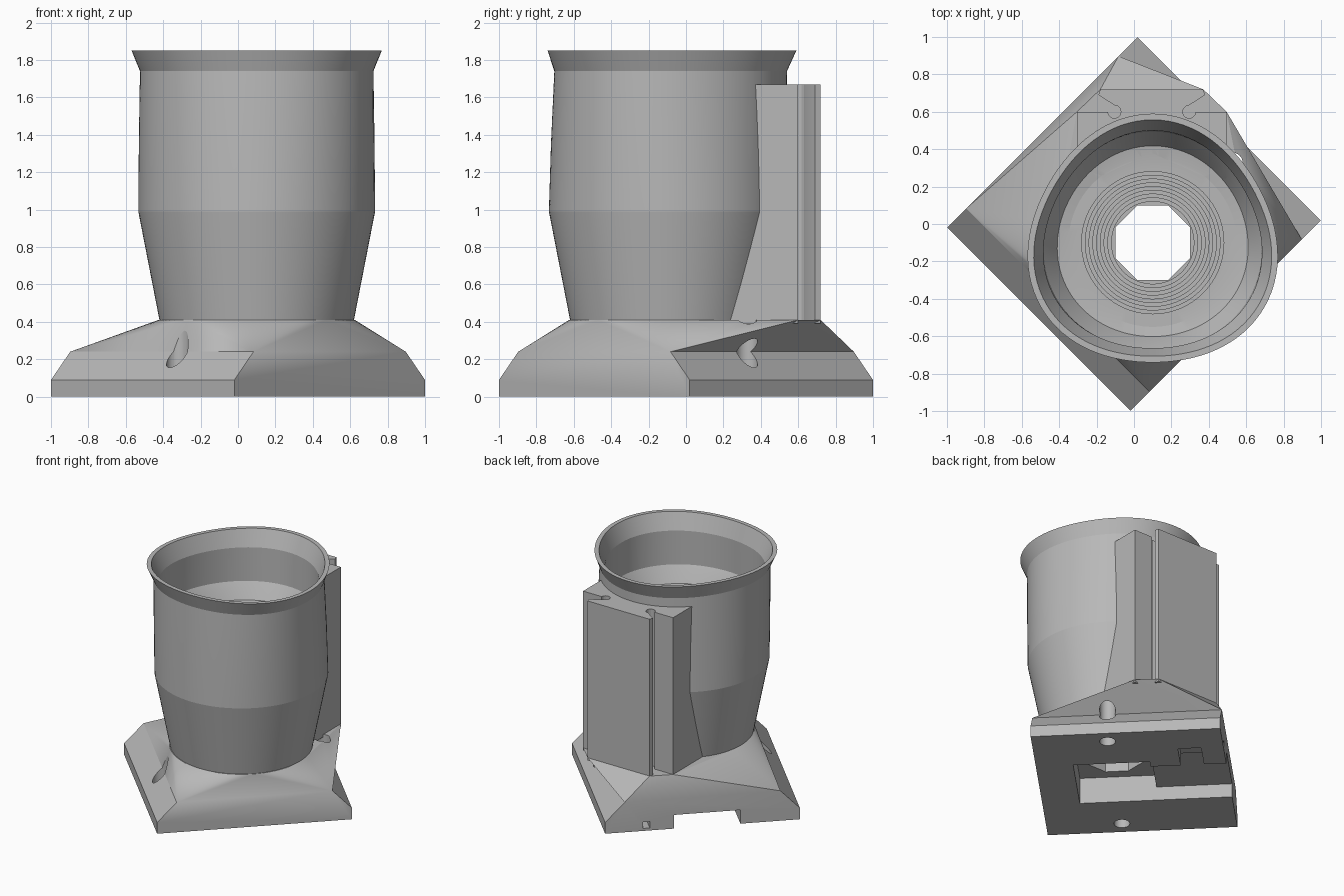
import bpy, bmesh, math
from mathutils import Matrix, Vector

if "Cube" in bpy.data.objects:
    bpy.data.objects.remove(bpy.data.objects["Cube"], do_unlink=True)

CX, CY = 0.1, -0.1          # cup axis
RAIL_X = 0.095              # rail centre line
SEAT = 0.41                 # top of the base
TURN = Matrix.Rotation(math.radians(45), 4, 'Z')

grey = bpy.data.materials.new("plain_grey")
grey.use_nodes = True
colour = (0.48, 0.48, 0.48, 1)
grey.diffuse_color = colour
grey.node_tree.nodes["Principled BSDF"].inputs["Base Color"].default_value = colour


def finish(bm, name):
    bmesh.ops.recalc_face_normals(bm, faces=bm.faces)
    mesh = bpy.data.meshes.new(name)
    bm.to_mesh(mesh)
    bm.free()
    mesh.materials.append(grey)
    obj = bpy.data.objects.new(name, mesh)
    bpy.context.collection.objects.link(obj)
    return obj


def loft(name, profile, n=96):
    """Skin (radius, z, lobe) rings around the cup axis; lobe flattens three sides."""
    bm = bmesh.new()
    rings = []
    for r, z, lobe in profile:
        ring = []
        for i in range(n):
            t = math.tau * i / n
            rad = r - lobe * math.sin(3 * t)
            ring.append(bm.verts.new((CX + rad * math.cos(t), CY + rad * math.sin(t), z)))
        rings.append(ring)
    for lo, hi in zip(rings, rings[1:]):
        for i in range(n):
            j = (i + 1) % n
            bm.faces.new((lo[i], lo[j], hi[j], hi[i]))
    bm.faces.new(rings[0][::-1])
    bm.faces.new(rings[-1])
    return finish(bm, name)


def prism(name, points, z0, z1):
    bm = bmesh.new()
    face = bm.faces.new([bm.verts.new((x, y, z0)) for x, y in points])
    top = bmesh.ops.extrude_face_region(bm, geom=[face])["geom"]
    bmesh.ops.translate(bm, vec=(0, 0, z1 - z0),
                        verts=[v for v in top if isinstance(v, bmesh.types.BMVert)])
    return finish(bm, name)


def diagonal_box(name, a0, a1, b0, b1, z0, z1):
    """Box aligned with the turned base."""
    pts = [TURN @ Vector((a, b, 0)) for a, b in ((a0, b0), (a1, b0), (a1, b1), (a0, b1))]
    return prism(name, [p.xy for p in pts], z0, z1)


def cylinder(name, x, y, r, z0, z1, n, phase=0.0):
    angles = [math.tau * (i + phase) / n for i in range(n)]
    return prism(name, [(x + r * math.cos(t), y + r * math.sin(t)) for t in angles], z0, z1)


def cut(obj, cutters):
    for c in cutters:
        c.hide_render = True
        mod = obj.modifiers.new(c.name, 'BOOLEAN')
        mod.operation = 'DIFFERENCE'
        mod.solver = 'EXACT'
        mod.object = c
        bpy.context.view_layer.objects.active = obj
        bpy.ops.object.modifier_apply(modifier=mod.name)


def smooth(obj, degrees):
    bpy.ops.object.select_all(action='DESELECT')
    obj.select_set(True)
    bpy.context.view_layer.objects.active = obj
    bpy.ops.object.shade_smooth_by_angle(angle=math.radians(degrees))


# Rail outline: dovetail head with a round relief in each inner corner
half = [(0.40, 0.20), (0.40, 0.60), (0.235, 0.60)]
half += [(0.20 + 0.035 * math.cos(t), 0.60 + 0.035 * math.sin(t))
         for t in (-math.pi * k / 6 for k in range(1, 10))]
half += [(0.285, 0.69), (0.275, 0.72)]
outline = [(RAIL_X + x, y) for x, y in half]
outline += [(RAIL_X - x, y) for x, y in reversed(half)]
outline.append((RAIL_X, 0.38))
rail = prism("rear_rail", outline, SEAT - 0.02, 1.67)

# Cup: solid outside, hollowed by a stepped cavity
cup = loft("cup", [(0.52, SEAT - 0.02, 0), (0.52, SEAT, 0), (0.633, 0.99, 0),
                   (0.63, 1.35, 0.008), (0.622, 1.74, 0.018), (0.665, 1.85, 0.025)])
floor = 1.32
steps = []
for k in range(9):
    r = 0.22 + 0.02 * k
    z = floor - 0.01 * (9 - k)
    steps += [(r, z, 0), (r, z + 0.01, 0)]
cavity = loft("cavity_cutter", steps + [
    (0.45, floor, 0), (0.51, floor + 0.01, 0.008), (0.55, floor + 0.08, 0.012),
    (0.582, 1.45, 0.012), (0.582, 1.72, 0.018), (0.632, 1.85, 0.025), (0.64, 1.87, 0.025)])
bore = cylinder("bore_cutter", CX, CY, 0.2165, -0.1, 2.0, 8, 0.5)
cut(cup, [cavity, bore])
cut(rail, [cavity])

# Base: turned block with two bevelled sides, then a faceted shoulder up to the seat
A, A_TOP, B = 0.72, 0.576, 0.693
SHOULDER = 0.24


def corners(a, z):
    return [TURN @ Vector((s * a, t * B, z)) for s in (-1, 1) for t in (-1, 1)]


def add_hull(bm, points):
    verts = [bm.verts.new(p) for p in points]
    out = bmesh.ops.convex_hull(bm, input=verts)
    junk = {v for v in out["geom_interior"] + out["geom_unused"]
            if isinstance(v, bmesh.types.BMVert)}
    bmesh.ops.delete(bm, geom=list(junk), context='VERTS')


bm = bmesh.new()
add_hull(bm, corners(A, 0) + corners(A, 0.09) + corners(A_TOP, SHOULDER))
seat = [Vector((CX + 0.525 * math.cos(math.tau * i / 64),
                CY + 0.525 * math.sin(math.tau * i / 64), SEAT)) for i in range(64)]
seat += [Vector((RAIL_X + s * x, y, SEAT)) for s in (-1, 1)
         for x, y in ((0.40, 0.60), (0.285, 0.69), (0.275, 0.72))]
add_hull(bm, corners(A_TOP, SHOULDER) + seat)
inner = [f for f in bm.faces if all(abs(v.co.z - SHOULDER) < 1e-4 for v in f.verts)]
bmesh.ops.delete(bm, geom=inner, context='FACES')
bmesh.ops.remove_doubles(bm, verts=bm.verts, dist=1e-4)
bmesh.ops.dissolve_limit(bm, angle_limit=0.01, verts=bm.verts, edges=bm.edges)
base = finish(bm, "base")

# Underside pocket, cable slot, side pocket, side hole and two screw holes
cutters = [
    diagonal_box("pocket_cutter", -0.28, 0.28, -0.42, 0.14, -0.1, 0.21),
    diagonal_box("slot_cutter", -0.28, 0.21, 0.1, 0.8, -0.1, 0.11),
    diagonal_box("side_pocket_cutter", 0.2, 0.45, 0.36, 0.53, -0.1, 0.1),
    diagonal_box("side_hole_cutter", 0.39, 0.44, 0.5, 0.8, 0.02, 0.07),
    bore,
]
for side in (-1, 1):
    p = TURN @ Vector((side * 0.6, -0.141, 0))
    cutters.append(cylinder("screw_cutter", p.x, p.y, 0.058, -0.1, 0.6, 24))
cut(base, cutters)

for c in cutters + [cavity]:
    bpy.data.objects.remove(c, do_unlink=True)

# Smooth the round walls, keep edges crisp
smooth(cup, 10)
smooth(base, 18)
smooth(rail, 25)
